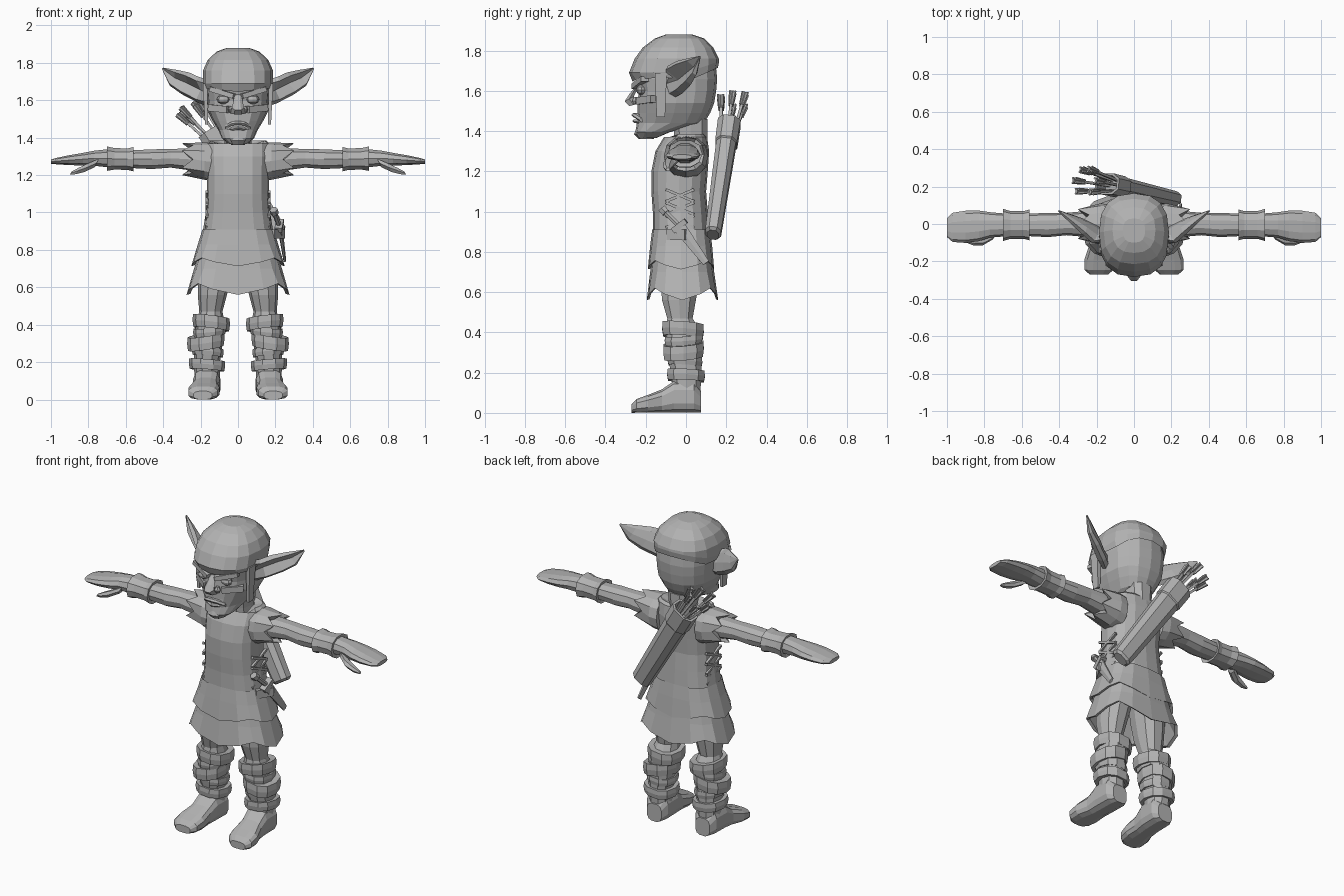
import bpy, bmesh, math, random
from mathutils import Vector as V

random.seed(4)
GREY = bpy.data.materials.new("plain grey")
GREY.diffuse_color = (0.45, 0.45, 0.45, 1)


def build(name, rings, caps):
    bm = bmesh.new()
    loops = [[bm.verts.new(p) for p in r] for r in rings]
    n = len(loops[0])
    for a, b in zip(loops, loops[1:]):
        for i in range(n):
            j = (i + 1) % n
            bm.faces.new((a[i], a[j], b[j], b[i]))
    if caps:
        bm.faces.new(loops[0])
        bm.faces.new(loops[-1])
    bmesh.ops.recalc_face_normals(bm, faces=bm.faces)
    me = bpy.data.meshes.new(name)
    bm.to_mesh(me)
    bm.free()
    me.materials.append(GREY)
    ob = bpy.data.objects.new(name, me)
    bpy.context.collection.objects.link(ob)
    return ob


def loft(name, rings, caps=True, mirror=False):
    """Skin a list of rings; optionally build a second copy across x = 0."""
    if not mirror:
        return build(name, rings, caps)
    build("left_" + name, rings, caps)
    build("right_" + name, [[(-p[0], p[1], p[2]) for p in r] for r in rings], caps)


def ring(c, u, v, n=10, p=2.0, turn=0.0):
    """Superellipse loop around c with half axes u and v."""
    c, u, v, out = V(c), V(u), V(v), []
    for i in range(n):
        t = 2 * math.pi * (i + turn) / n
        a, b = math.cos(t), math.sin(t)
        out.append(c + u * math.copysign(abs(a) ** (2 / p), a)
                   + v * math.copysign(abs(b) ** (2 / p), b))
    return out


def flat(z, y0, y1, rx, n=16, p=2.5, cx=0):
    """Horizontal loop from y0 (front) to y1 (back)."""
    return ring((cx, (y0 + y1) / 2, z), (rx, 0, 0), (0, (y1 - y0) / 2, 0), n, p)


def across(x, cy, cz, ry, rz, n=10, p=2.3):
    """Loop around an arm running along x."""
    return ring((x, cy, cz), (0, ry, 0), (0, 0, rz), n, p)


def bar(name, a, b, w, h, side=(1, 0, 0), n=4, taper=1.0, mirror=False):
    """Straight bar from a to b: half width w along side, half depth h."""
    a, b = V(a), V(b)
    d = (b - a).normalized()
    u = (V(side) - d * V(side).dot(d)).normalized()
    v = d.cross(u)
    k = 1.414 if n == 4 else 1
    t = 0.5 if n == 4 else 0
    return loft(name, [ring(a, u * w * k, v * h * k, n, 2, t),
                       ring(b, u * w * k * taper, v * h * k * taper, n, 2, t)], mirror=mirror)


# head, hood and neck
loft("head", [flat(*r) for r in (
    (1.365, -.235, -.15, .045), (1.395, -.25, -.08, .085), (1.44, -.245, .09, .105),
    (1.49, -.24, .12, .135), (1.54, -.24, .14, .16), (1.60, -.235, .15, .165),
    (1.66, -.25, .155, .17), (1.76, -.23, .145, .165), (1.84, -.15, .09, .11))])
hood = [flat(*r) for r in (
    (1.66, -.245, .15, .165), (1.645, -.265, .158, .18), (1.69, -.283, .165, .188),
    (1.76, -.255, .163, .187), (1.815, -.215, .135, .162), (1.86, -.155, .09, .115),
    (1.88, -.10, .03, .06))]
for r in hood[:2]:                      # lower rim: peak over brow, higher at back
    for q in r:
        q.z += .07 * max(0, q.y) / .16 + .02 * abs(q.x) / .18 * (q.y < 0)
for q in hood[2]:
    q.z += .055 * max(0, q.y) / .16
loft("hood", hood)
loft("neck", [flat(1.26, -.05, .10, .075, 10), flat(1.36, -.06, .11, .07, 10),
              flat(1.46, -.07, .11, .08, 10)])
bar("cheek_guard", (.176, -.125, 1.69), (.168, -.125, 1.47), .03, .012, (0, 1, 0),
    taper=.7, mirror=True)

# face
loft("nose", [ring(c, (w, 0, 0), (0, d, h), 6) for c, w, d, h in (
    ((0, -.235, 1.635), .02, .015, .01), ((0, -.262, 1.595), .024, .022, .012),
    ((0, -.282, 1.56), .033, .026, .014), ((0, -.26, 1.53), .04, .025, .006))])
loft("nostril", [ring((.035, -.25, z), (w, 0, 0), (0, w, 0), 6)
                 for z, w in ((1.57, .01), (1.55, .02), (1.535, .012))], mirror=True)
loft("eye", [ring((.078, -.222, 1.605 + .026 * math.sin(a)), (.036 * math.cos(a), 0, 0),
                  (0, .026 * math.cos(a), 0), 8) for a in (-1.3, -.6, 0, .6, 1.3)], mirror=True)
bar("brow", (.02, -.252, 1.622), (.145, -.205, 1.66), .013, .02, (0, 0, 1), mirror=True)
bar("cheekbone", (.05, -.232, 1.55), (.15, -.16, 1.56), .018, .02, (0, 0, 1), mirror=True)
loft("upper_lip", [ring((x, y, z), (0, .016, 0), (0, 0, .012), 6) for x, y, z in (
    (-.07, -.215, 1.455), (-.035, -.245, 1.475), (0, -.255, 1.48),
    (.035, -.245, 1.475), (.07, -.215, 1.455))])
loft("lower_lip", [ring((x, y, z), (0, .016, 0), (0, 0, .01), 6) for x, y, z in (
    (-.055, -.215, 1.445), (0, -.25, 1.45), (.055, -.215, 1.445))])
loft("chin", [flat(1.36, -.235, -.16, .035, 8), flat(1.385, -.258, -.16, .05, 8),
              flat(1.42, -.245, -.16, .045, 8)])

# pointed, cupped ears
ear = [ring(c, u, v, 8) for c, u, v in (
    ((.15, -.07, 1.635), (0, -.01, .07), (.01, -.03, 0)),
    ((.21, -.055, 1.655), (.0, -.035, .07), (.02, -.03, 0)),
    ((.28, -.01, 1.69), (-.02, -.035, .058), (.02, -.025, 0)),
    ((.345, .03, 1.72), (-.02, -.02, .042), (.012, -.018, 0)),
    ((.403, .07, 1.77), (-.003, 0, .004), (.002, -.003, 0)))]
for r in ear[1:4]:
    r[2] = r[2].lerp(r[6], .75)
loft("ear", ear, mirror=True)

# tunic body with a neckline that dips at the front
body = [flat(*r) for r in (
    (.80, -.15, .12, .19), (.90, -.165, .115, .188), (1.0, -.165, .108, .172),
    (1.1, -.172, .10, .165), (1.2, -.172, .108, .165), (1.3, -.152, .115, .17),
    (1.37, -.11, .105, .168), (1.385, -.085, .09, .15), (1.365, -.075, .08, .09),
    (1.30, -.06, .075, .075))]
for r in body[-3:-1]:
    for q in r:
        q.z -= .05 * max(0, -q.y) / .075 * (abs(q.x) < .12)
loft("tunic", body)


def skirt(name, rows, amp):
    """Open skirt with a pointed hem and an inner wall."""
    rings = [flat(*r, 16, 2.8) for r in rows]
    for i, q in enumerate(rings[-1]):
        q.z -= amp * math.cos(4 * 2 * math.pi * i / 16)
    z, y0, y1, rx = rows[0]
    inner = [V((q.x * .93, q.y * .93, q.z + .004)) for q in rings[-1]]
    loft(name, rings + [inner, flat(z - .03, y0 + .03, y1 - .03, rx - .03)], caps=False)


skirt("upper_skirt", ((.91, -.168, .12, .19), (.83, -.178, .13, .215),
                      (.735, -.19, .14, .25)), .022)
skirt("lower_skirt", ((.80, -.165, .125, .205), (.70, -.178, .14, .235),
                      (.59, -.195, .16, .275)), .03)

# side lacing
for k in range(3):
    z = .92 + k * .065
    bar("lace_up_%d" % k, (.166, -.10, z), (.166, .04, z + .06), .007, .007, mirror=True)
    bar("lace_down_%d" % k, (.168, -.10, z + .06), (.168, .04, z), .007, .007, mirror=True)

# ragged sleeve, arm, bracer and hand
sleeve = [across(.13, 0, 1.27, .105, .105, 12), across(.18, 0, 1.275, .11, .10, 12),
          across(.26, 0, 1.285, .09, .085, 12), across(.25, 0, 1.285, .06, .055, 12)]
for i, q in enumerate(sleeve[2]):
    q.x += .04 if i % 2 else -.02
loft("sleeve", sleeve, mirror=True)
loft("arm", [across(*r) for r in (
    (.12, 0, 1.275, .08, .08), (.27, 0, 1.285, .068, .06), (.36, 0, 1.29, .06, .052),
    (.46, -.005, 1.285, .065, .055), (.56, -.005, 1.285, .06, .05),
    (.70, -.005, 1.29, .062, .05), (.77, -.005, 1.29, .068, .042),
    (.83, -.01, 1.285, .082, .035), (.90, -.015, 1.28, .086, .028),
    (.97, -.018, 1.275, .078, .018), (1.0, -.02, 1.272, .05, .012))], mirror=True)
loft("bracer", [across(*r) for r in (
    (.565, -.005, 1.285, .06, .05), (.56, -.005, 1.285, .082, .068),
    (.59, -.005, 1.285, .074, .06), (.66, -.005, 1.287, .074, .06),
    (.70, -.005, 1.288, .086, .068), (.695, -.005, 1.288, .06, .05))], mirror=True)
loft("thumb", [ring(c, (0, w, 0), (-.4 * w, 0, .9 * w), 6) for c, w in (
    ((.755, -.055, 1.265), .028), ((.81, -.085, 1.24), .03),
    ((.86, -.092, 1.222), .022), ((.895, -.09, 1.21), .01))], mirror=True)

# legs, wraps and feet
loft("leg", [flat(z, cy - ry, cy + ry, rx, 10, 2.2, cx) for z, cx, cy, rx, ry in (
    (.78, .10, -.02, .09, .10), (.66, .125, -.03, .09, .10), (.56, .137, -.035, .078, .088),
    (.47, .145, -.03, .062, .066), (.42, .148, -.02, .075, .085), (.30, .16, -.01, .078, .09),
    (.21, .165, 0, .07, .08), (.10, .165, .005, .068, .07))], mirror=True)
for name, cx, cy, z, rx, ry, h, tilt in (
        ("knee_wrap", .143, -.015, .41, .10, .108, .034, .12),
        ("knee_wrap_under", .152, -.012, .365, .088, .098, .022, -.1),
        ("shin_wrap", .172, -.012, .31, .10, .105, .036, -.15),
        ("shin_wrap_under", .162, -.005, .255, .085, .09, .022, .1),
        ("ankle_wrap", .166, 0, .185, .097, .098, .027, .08)):
    band = [flat(z + dz * h, cy - ry * k, cy + ry * k, rx * k, 10, 2.3, cx)
            for dz, k in ((-.9, .7), (-1, .95), (0, 1), (1, .98), (.9, .7))]
    for r in band:
        for q in r:
            q.z += (q.x - cx) * tilt - (q.y - cy) * tilt * .6
    loft(name, band, mirror=True)
loft("foot", [ring((cx, y, h / 2), (w, 0, 0), (0, 0, h / 2), 12, 3, .5)
              for y, cx, w, h in (
    (.075, .165, .05, .11), (.04, .166, .073, .16), (-.06, .168, .073, .16),
    (-.12, .173, .07, .118), (-.19, .182, .085, .09), (-.245, .187, .08, .07),
    (-.27, .188, .05, .045))], mirror=True)

# quiver slung diagonally over the back
low, top = V((.205, .135, .895)), V((-.145, .215, 1.44))
d = (top - low).normalized()
out = (V((0, 1, 0)) - d * d.y).normalized()
wide = d.cross(out)
loft("quiver", [ring(low.lerp(top, t), wide * a, out * b, 8, 2.6, .5) for t, a, b in (
    (-.02, .045, .03), (0, .06, .042), (.8, .072, .052), (.81, .079, .058),
    (1, .08, .06), (1, .066, .047), (.88, .062, .043))])

# fletched arrows fanning out of the quiver
for k in range(6):
    a = k * math.pi / 3
    off = wide * math.cos(a) + out * math.sin(a)
    start = top - d * .1 + off * .03
    tip = top + d * random.uniform(.13, .22) + off * .07 + V((-.04, 0, 0))
    bar("arrow_shaft_%d" % k, start, tip, .007, .007, out)
    dirn = (tip - start).normalized()
    for j, s in enumerate((wide + out, wide - out)):
        bar("arrow_fletching_%d_%d" % (k, j), tip - dirn * .08, tip - dirn * .005,
            .016, .003, s, taper=1.4)

# sheathed dagger on the hip
bar("dagger_sheath", (.225, -.03, .92), (.25, .10, .745), .014, .036, taper=.55, n=6)
bar("dagger_guard", (.215, -.065, .905), (.225, .0, .955), .02, .014)
bar("dagger_grip", (.22, -.035, .93), (.195, -.105, 1.0), .014, .014, n=6)
bar("dagger_pommel", (.197, -.10, .993), (.19, -.12, 1.015), .022, .022, n=6)
bar("dagger_loop", (.185, -.09, .885), (.24, .0, .885), .012, .025, (0, 1, 0))
